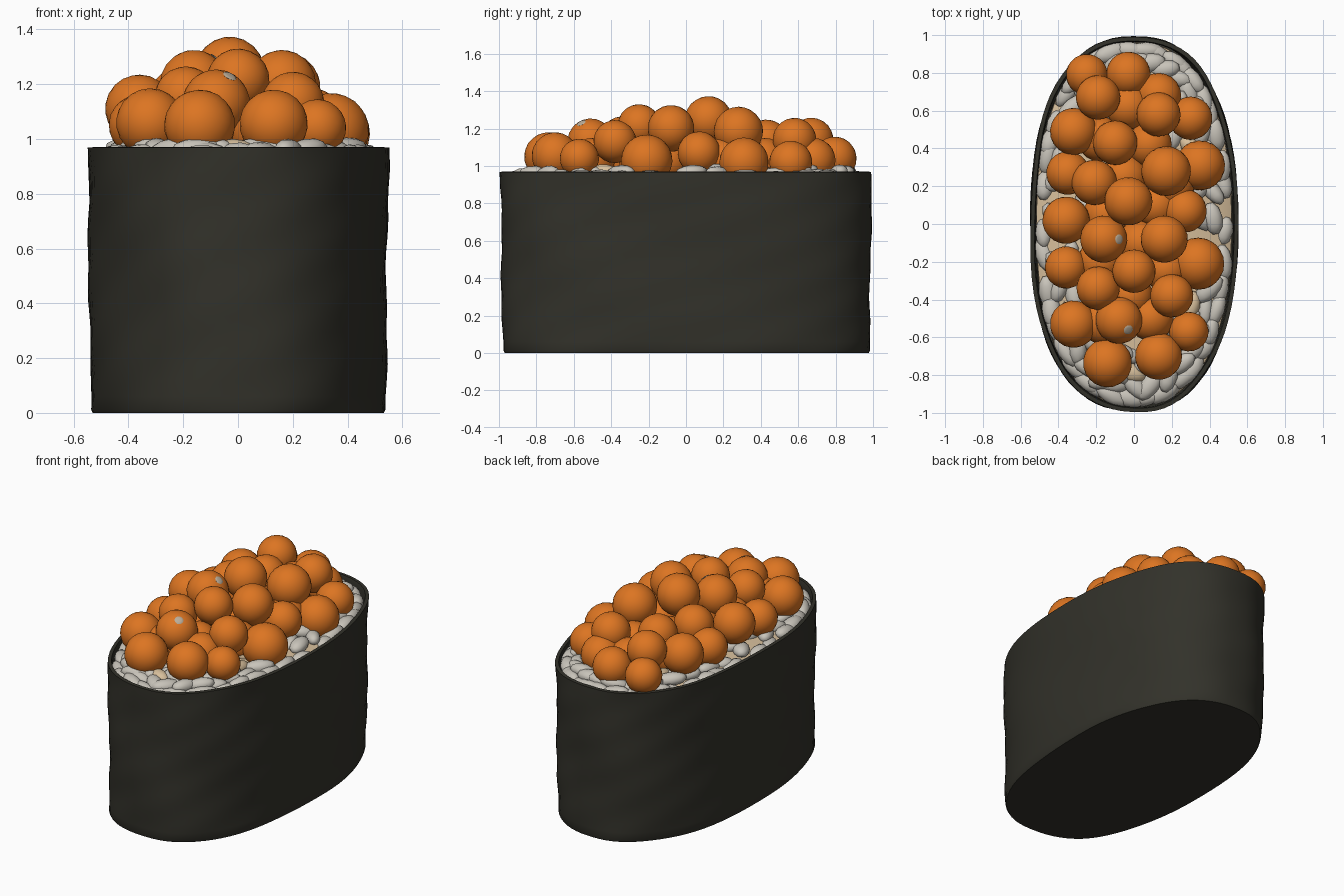
import bpy, bmesh, math, random
from mathutils import Vector, Matrix

if "Cube" in bpy.data.objects:
    bpy.data.objects.remove(bpy.data.objects["Cube"])

random.seed(4)


def material(name, rgb):
    m = bpy.data.materials.new(name)
    m.diffuse_color = (*rgb, 1)
    m.use_nodes = True
    m.node_tree.nodes["Principled BSDF"].inputs["Base Color"].default_value = m.diffuse_color
    return m


SEAWEED = material("dark seaweed", (0.032, 0.031, 0.023))
RICE = material("rice white", (0.58, 0.55, 0.49))
CREAM = material("rice cream", (0.68, 0.52, 0.33))
ORANGE = material("roe orange", (0.72, 0.178, 0.016))
PALE = material("roe speck", (0.50, 0.42, 0.32))


def finish(bm, name, mats, angle=40):
    bmesh.ops.recalc_face_normals(bm, faces=bm.faces[:])
    me = bpy.data.meshes.new(name)
    bm.to_mesh(me)
    bm.free()
    ob = bpy.data.objects.new(name, me)
    bpy.context.collection.objects.link(ob)
    for m in mats:
        me.materials.append(m)
    bpy.ops.object.select_all(action='DESELECT')
    bpy.context.view_layer.objects.active = ob
    ob.select_set(True)
    bpy.ops.object.shade_smooth_by_angle(angle=math.radians(angle))
    return ob


def oval(a, rx, ry, n=2.35):
    """Point on a slightly squared oval."""
    c, s = math.cos(a), math.sin(a)
    return (rx * math.copysign(abs(c) ** (2 / n), c),
            ry * math.copysign(abs(s) ** (2 / n), s))


def rings(bm, levels, count, wave=0.0):
    """Loft oval rings given as (inset, z); returns the rings."""
    out = []
    for inset, z in levels:
        ring = []
        for i in range(count):
            a = 2 * math.pi * i / count
            w = wave * (math.sin(5 * a + 9 * z) + 0.6 * math.sin(8 * a - 26 * z))
            x, y = oval(a, 0.553 - inset + w, 0.996 - inset + w)
            ring.append(bm.verts.new((x, y, z)))
        out.append(ring)
    for r0, r1 in zip(out, out[1:]):
        for i in range(count):
            j = (i + 1) % count
            bm.faces.new((r0[i], r0[j], r1[j], r1[i]))
    return out


def ellipsoid(bm, pos, scale, rot=Matrix(), sub=2, mat=0):
    m = Matrix.Translation(pos) @ rot @ Matrix.Diagonal((*scale, 1))
    r = bmesh.ops.create_icosphere(bm, subdivisions=sub, radius=1, matrix=m)
    for f in {f for v in r["verts"] for f in v.link_faces}:
        f.material_index = mat


# Seaweed wrap: wavy outer wall, thin rim, inner wall, closed bottom
bm = bmesh.new()
levels = [(0.022, 0.0), (0.016, 0.012)]
levels += [(0.014 - 0.010 * k / 15, 0.06 + 0.88 * k / 15) for k in range(16)]
levels += [(0.003, 0.968), (0.024, 0.970), (0.029, 0.95), (0.034, 0.82)]
r = rings(bm, levels, 80, 0.004)
bm.faces.new(r[0])
finish(bm, "seaweed_wrap", [SEAWEED])

# Rice bed filling the wrap
bm = bmesh.new()
r = rings(bm, [(0.034, 0.84), (0.036, 0.91), (0.10, 0.945), (0.3, 0.965)], 48)
bm.faces.new(r[-1])
bm.faces.new(r[0])
finish(bm, "rice_bed", [CREAM])

# Rice grains laid in rings inside the rim
bm = bmesh.new()
for inset, count, z in ((0.075, 42, 0.925), (0.135, 36, 0.95),
                        (0.21, 28, 0.955), (0.30, 20, 0.96)):
    for i in range(count):
        a = 2 * math.pi * (i + random.uniform(-.3, .3)) / count
        x, y = oval(a, 0.553 - inset, 0.996 - inset)
        tangent = math.atan2(0.9 * math.cos(a), -0.5 * math.sin(a))
        turn = tangent + random.uniform(-.6, .6) * (0.4 if inset < 0.1 else 1.4)
        rot = (Matrix.Rotation(turn, 4, 'Z')
               @ Matrix.Rotation(random.uniform(-.2, .2), 4, 'Y'))
        ellipsoid(bm, (x, y, z + random.uniform(-.01, .018)),
                  (random.uniform(.078, .1), random.uniform(.042, .052), .04),
                  rot, mat=1 if inset > 0.15 and random.random() < 0.2 else 0)
finish(bm, "rice_grains", [RICE, CREAM], 60)

# Salmon roe: x, y, z, radius
ROE = [
    (-.25, .79, 1.035, .11), (-.03, .795, 1.04, .117), (-.19, .67, 1.14, .118),
    (-.32, .49, 1.08, .125), (-.10, .43, 1.13, .118), (.13, .58, 1.14, .117),
    (.30, .56, 1.02, .115), (.17, .28, 1.185, .132), (.35, .31, 1.02, .132),
    (-.35, .27, 1.05, .115), (-.21, .22, 1.14, .12), (-.03, .12, 1.245, .128),
    (-.36, .02, 1.11, .125), (-.16, -.08, 1.20, .125), (.16, -.08, 1.20, .125),
    (.27, .07, 1.07, .115), (.34, -.21, 1.03, .138), (-.36, -.23, 1.05, .112),
    (.0, -.25, 1.215, .115), (-.19, -.34, 1.15, .115), (.20, -.38, 1.13, .115),
    (-.32, -.53, 1.06, .125), (-.08, -.51, 1.13, .124), (.29, -.57, 1.04, .105),
    (-.14, -.735, 1.05, .13), (.13, -.70, 1.055, .125),
]
bm = bmesh.new()
for x, y, z, rad in ROE:
    rot = Matrix.Rotation(random.uniform(0, 6), 4, (x, y, z))
    ellipsoid(bm, (x, y, z), (rad, rad, rad), rot, 3)
finish(bm, "roe_upper", [ORANGE], 60)

# Lower layer of roe carrying the heap
bm = bmesh.new()
for x, y in ((-.03, .62), (.13, .68), (-.18, .45), (.08, .42), (-.05, .25),
             (.12, .1), (-.15, .05), (.03, -.1), (-.18, -.2), (.17, -.24),
             (-.02, -.38), (.09, -.5), (-.16, -.52), (.2, .2)):
    ellipsoid(bm, (x, y, 1.03), (.12, .12, .12), sub=3)
finish(bm, "roe_lower", [ORANGE], 60)

# Pale specks on two roe
bm = bmesh.new()
for index, d in ((13, (.65, .0, .75)), (22, (.4, -.4, .8))):
    x, y, z, rad = ROE[index]
    n = Vector(d).normalized()
    ellipsoid(bm, Vector((x, y, z)) + n * rad * 0.985, (.027, .027, .0045),
              n.to_track_quat('Z', 'Y').to_matrix().to_4x4())
finish(bm, "roe_specks", [PALE], 60)
